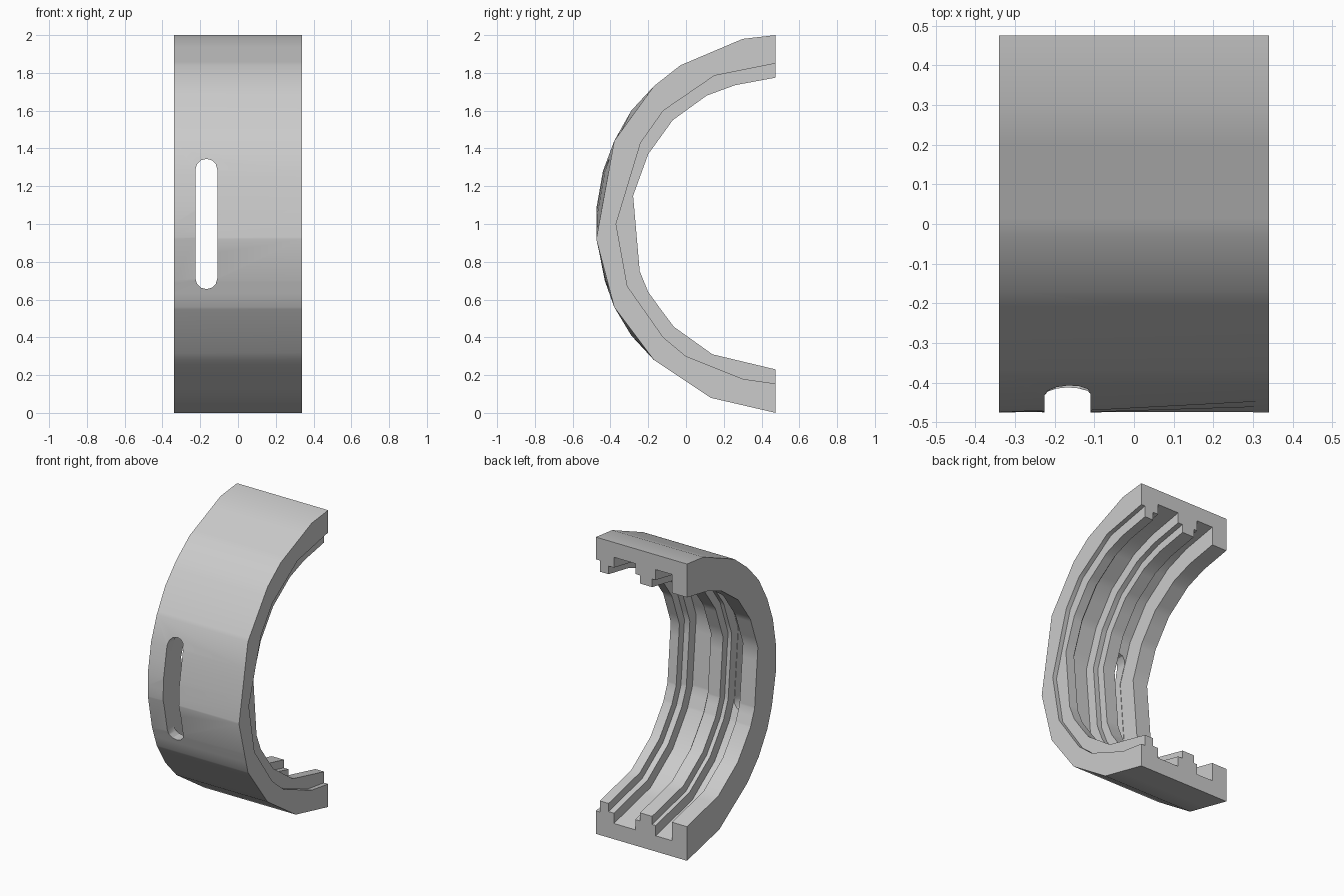
import bpy, bmesh, math

if "Cube" in bpy.data.objects:
    bpy.data.objects.remove(bpy.data.objects["Cube"])

CY, CZ = 0.475, 1.0   # ring axis, running along x


def angle(p):
    return math.atan2(p[1] - CZ, CY - p[0])


def on_curve(points, t, scale):
    """Point where the ray at angle t from the axis meets a polyline."""
    dy, dz = -math.cos(t), math.sin(t)
    for a, b in zip(points, points[1:]):
        if angle(a) + 1e-6 >= t >= angle(b) - 1e-6:
            ay, az = a[0] - CY, a[1] - CZ
            ey, ez = b[0] - a[0], b[1] - a[1]
            r = (ay * ez - az * ey) / (dy * ez - dz * ey) * scale
            return CY + r * dy, CZ + r * dz


# Faceted arcs (y, z), from the top end round to the bottom end
outer_right = [(.475, 2), (.3, 1.98), (-.03, 1.84), (-.17, 1.73), (-.38, 1.44),
               (-.475, .92), (-.38, .56), (-.17, .28), (.13, .08), (.475, 0)]
outer_left = [(.475, 2), (.3, 1.98), (-.03, 1.84), (-.17, 1.73), (-.29, 1.6),
              (-.38, 1.44), (-.44, 1.28), (-.475, 1.08), (-.475, .93), (-.43, .7),
              (-.38, .56), (-.29, .41), (-.17, .28), (.13, .08), (.475, 0)]
inner = [(.475, 1.775), (.26, 1.735), (.11, 1.68), (-.07, 1.55), (-.2, 1.37),
         (-.28, 1.15), (-.245, .75), (-.2, .64), (-.07, .46), (.14, .31), (.475, .23)]
lip = [(.475, 1.85), (.15, 1.785), (-.12, 1.6), (-.24, 1.43), (-.37, 1),
       (-.31, .67), (-.12, .4), (0, .3), (.3, .18), (.475, .155)]

# Cross-section: x, arc, radial scale
GROOVE, LEDGE = .9 / .775, .83 / .775
section = [(.34, outer_right, 1), (-.34, outer_left, 1),
           (-.34, inner, 1), (-.228, inner, 1),
           (-.228, inner, GROOVE), (-.107, inner, GROOVE),
           (-.107, inner, LEDGE), (-.08, inner, LEDGE),
           (-.08, inner, 1), (.01, inner, 1),
           (.01, inner, LEDGE), (.045, inner, LEDGE),
           (.045, inner, GROOVE), (.205, inner, GROOVE),
           (.205, inner, LEDGE), (.245, inner, LEDGE),
           (.245, inner, 1), (.31, inner, 1),
           (.31, lip, 1), (.34, lip, 1)]


def make_object(name, bm):
    bmesh.ops.recalc_face_normals(bm, faces=bm.faces)
    mesh = bpy.data.meshes.new(name)
    bm.to_mesh(mesh)
    bm.free()
    obj = bpy.data.objects.new(name, mesh)
    bpy.context.collection.objects.link(obj)
    return obj


# Half ring: sweep the cross-section through every facet angle
stations = []
for t in sorted(angle(p) for c in (outer_right, outer_left, inner, lip) for p in c):
    if not stations or t - stations[-1] > .01:
        stations.append(t)
bm = bmesh.new()
rings = [[bm.verts.new((x, *on_curve(c, t, s))) for x, c, s in section] for t in stations]
n = len(section)
for a, b in zip(rings, rings[1:]):
    for i in range(n):
        j = (i + 1) % n
        bm.faces.new((a[i], a[j], b[j], b[i]))
bm.faces.new(rings[0])
bm.faces.new(rings[-1])
ring = make_object("half_ring", bm)

# Rounded slot through the floor of the left groove
bm = bmesh.new()
sx, r, half = -.1675, .058, .287
outline = []
for side, start in ((1, 0), (-1, math.pi)):
    for k in range(7):
        a = start + math.pi * k / 6
        outline.append((sx + r * math.cos(a), 1 + side * half + r * math.sin(a)))
face = bm.faces.new([bm.verts.new((x, -.7, z)) for x, z in outline])
ext = bmesh.ops.extrude_face_region(bm, geom=[face])
bmesh.ops.translate(bm, vec=(0, .7, 0),
                    verts=[v for v in ext["geom"] if isinstance(v, bmesh.types.BMVert)])
cutter = make_object("slot_cutter", bm)
cutter.hide_render = True

mod = ring.modifiers.new("slot", 'BOOLEAN')
mod.object = cutter
mod.operation = 'DIFFERENCE'
mod.solver = 'EXACT'
bpy.ops.object.select_all(action='DESELECT')
bpy.context.view_layer.objects.active = ring
ring.select_set(True)
bpy.ops.object.modifier_apply(modifier="slot")
bpy.data.objects.remove(cutter)
bpy.ops.object.shade_smooth_by_angle(angle=math.radians(30))
